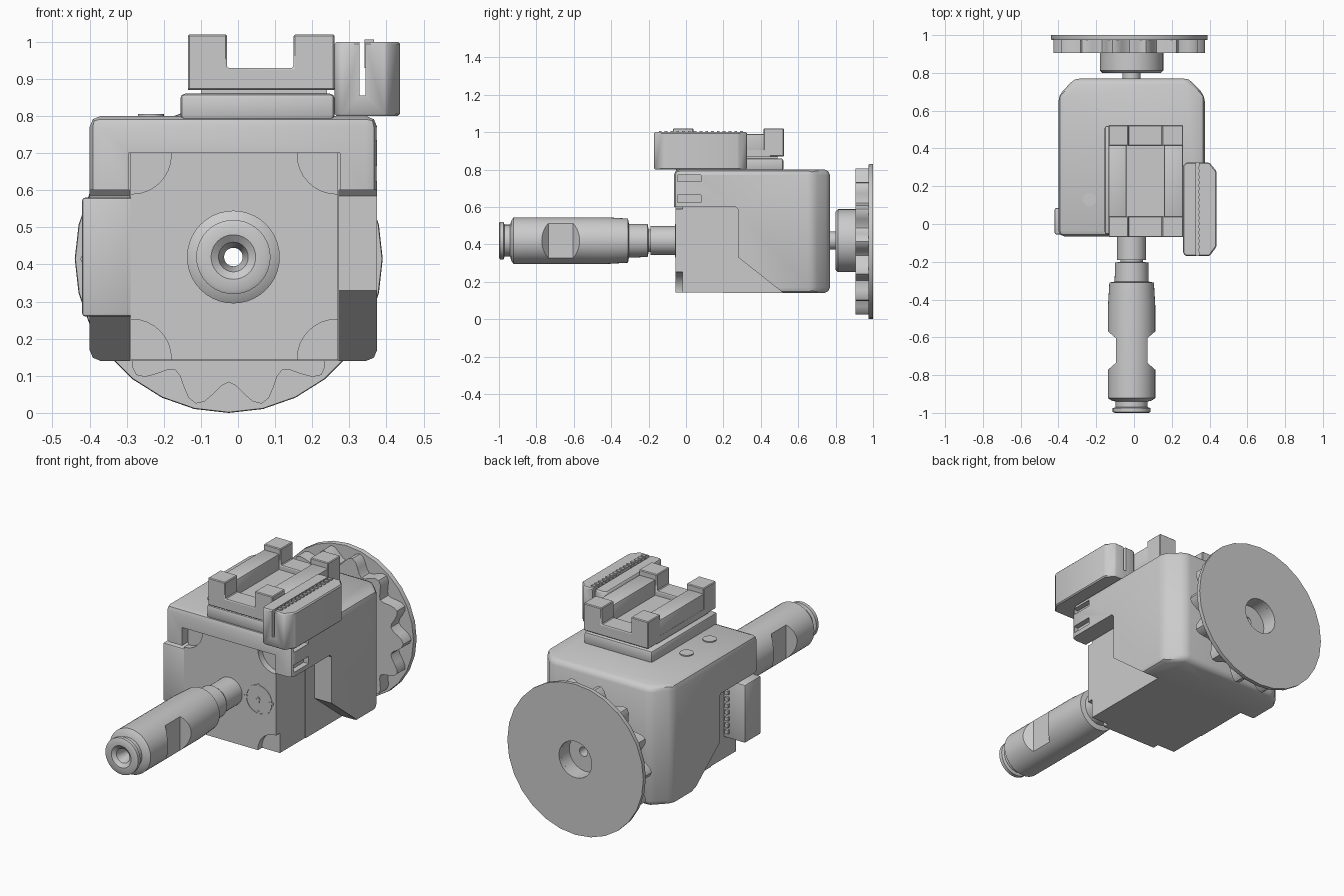
import bpy, bmesh, math
from math import sin, cos, pi

if "Cube" in bpy.data.objects:
    bpy.data.objects.remove(bpy.data.objects["Cube"])

CX, CZ = -0.0125, 0.42   # main shaft axis (runs along y)


def finish(name, bm, angle=35):
    bmesh.ops.recalc_face_normals(bm, faces=bm.faces[:])
    me = bpy.data.meshes.new(name)
    bm.to_mesh(me)
    bm.free()
    ob = bpy.data.objects.new(name, me)
    bpy.context.collection.objects.link(ob)
    smooth(ob, angle)
    return ob


def smooth(ob, angle=35):
    bpy.ops.object.select_all(action='DESELECT')
    ob.select_set(True)
    bpy.context.view_layer.objects.active = ob
    bpy.ops.object.shade_smooth_by_angle(angle=math.radians(angle))


def prism(name, pts, axis, a, b, bevel=0, segs=2, angle=35):
    """Extrude a 2D outline along axis from a to b."""
    place = {'x': lambda p, t: (t, p[0], p[1]),
             'y': lambda p, t: (p[0], t, p[1]),
             'z': lambda p, t: (p[0], p[1], t)}[axis]
    bm = bmesh.new()
    lo = [bm.verts.new(place(p, a)) for p in pts]
    hi = [bm.verts.new(place(p, b)) for p in pts]
    bm.faces.new(lo)
    bm.faces.new(hi)
    for i in range(len(pts)):
        j = (i + 1) % len(pts)
        bm.faces.new((lo[i], lo[j], hi[j], hi[i]))
    if bevel:
        bmesh.ops.recalc_face_normals(bm, faces=bm.faces[:])
        bmesh.ops.bevel(bm, geom=bm.edges[:], offset=bevel, segments=segs,
                        profile=0.5, affect='EDGES')
    return finish(name, bm, angle)


def box(name, x, y, z, bevel=0):
    return prism(name, [(x[0], y[0]), (x[1], y[0]), (x[1], y[1]), (x[0], y[1])],
                 'z', z[0], z[1], bevel)


def circle(r, cx, cz, n=32):
    return [(cx + r * cos(2 * pi * i / n), cz + r * sin(2 * pi * i / n)) for i in range(n)]


def lathe(name, prof, cx=CX, cz=CZ, n=40):
    """Revolve a closed (y, radius) outline about an axis along y."""
    bm = bmesh.new()
    rings = [[bm.verts.new((cx + r * cos(2 * pi * k / n), y, cz + r * sin(2 * pi * k / n)))
              for k in range(n)] for y, r in prof]
    for i in range(len(rings)):
        p, q = rings[i], rings[(i + 1) % len(rings)]
        for k in range(n):
            m = (k + 1) % n
            bm.faces.new((p[k], p[m], q[m], q[k]))
    return finish(name, bm)


def cut(ob, *cutters, angle=35):
    for c in cutters:
        md = ob.modifiers.new("cut", 'BOOLEAN')
        md.operation, md.solver, md.object = 'DIFFERENCE', 'EXACT', c
        bpy.context.view_layer.objects.active = ob
        bpy.ops.object.modifier_apply(modifier=md.name)
        bpy.data.objects.remove(c, do_unlink=True)
    smooth(ob, angle)


def bore():
    return prism("bore", circle(0.025, CX, CZ), 'y', -0.5, 1.5)


# Housing shell: plan outline with chamfered rear corners and bevelled edges
plan = [(-0.40, -0.065), (0.375, -0.065), (0.375, 0.68), (0.29, 0.77), (-0.315, 0.77), (-0.40, 0.68)]
shell = prism("housing_shell", plan, 'z', 0.14, 0.80, bevel=0.03, segs=2, angle=40)
side = [(-0.3, 0.0), (0.697, 0.0), (0.28, 0.33), (0.28, 0.585), (0.265, 0.60), (-0.3, 0.60)]
cut(shell,
    box("motor_pocket", (-0.295, 0.275), (-0.3, 0.2), (0.0, 0.70)),
    prism("right_pocket", side, 'x', 0.272, 0.6),
    prism("left_pocket", side, 'x', -0.6, -0.292),
    box("upper_slot", (0.345, 0.5), (-0.045, 0.08), (0.735, 0.77)),
    box("lower_slot", (0.345, 0.5), (-0.045, 0.08), (0.625, 0.665)),
    bore(), angle=40)

# Motor block with scalloped front corners
motor = box("motor_block", (-0.29, 0.27), (-0.055, 0.42), (0.142, 0.70))
cut(motor, bore(), *[prism("corner", circle(0.105, x, z), 'y', -0.2, -0.02)
                     for x in (-0.285, 0.265) for z in (0.147, 0.695)])

# Round alignment mark on the motor face
lathe("alignment_ring", [(-0.058, 0.073), (-0.058, 0.082), (-0.05, 0.082), (-0.05, 0.073)], 0.165, 0.42)
for i, (dx, dz) in enumerate([(0.075, 0), (-0.075, 0), (0, 0.075), (0, -0.075)]):
    w, h = (0.014, 0.006) if dx else (0.006, 0.014)
    box(f"alignment_tick_{i}", (0.165 + dx - w, 0.165 + dx + w), (-0.058, -0.05),
        (0.42 + dz - h, 0.42 + dz + h))
box("alignment_cross_h", (0.15, 0.18), (-0.058, -0.05), (0.416, 0.424))
box("alignment_cross_v", (0.161, 0.169), (-0.058, -0.05), (0.405, 0.435))

# Front shaft and coupling
lathe("front_shaft", [(-0.04, 0.025), (-0.19, 0.025), (-0.19, 0.077), (-0.04, 0.077)])
coupling = lathe("coupling", [
    (-0.185, 0.025), (-0.93, 0.025), (-0.985, 0.04), (-1.0, 0.06), (-1.0, 0.09), (-0.995, 0.1),
    (-0.975, 0.1), (-0.97, 0.085), (-0.94, 0.085), (-0.935, 0.105), (-0.922, 0.125),
    (-0.43, 0.125), (-0.31, 0.118), (-0.305, 0.09), (-0.205, 0.088), (-0.2, 0.06), (-0.185, 0.06)])
waist = []
for s in (-1, 1):
    a, b = CX + s * 0.083, CX + s * 0.135
    waist.append(prism("waist", [(a, -0.735), (a, -0.605), (b, -0.56), (b + s * 0.1, -0.56),
                                 (b + s * 0.1, -0.78), (b, -0.78)], 'z', 0, 1))
cut(coupling, *waist)

# Rear shaft, hub and hand wheel
lathe("rear_shaft", [(0.76, 0.025), (0.76, 0.048), (0.82, 0.048), (0.82, 0.025)])
lathe("wheel_hub", [(0.80, 0.025), (0.80, 0.155), (0.812, 0.168), (0.91, 0.168), (0.91, 0.025)])
N = 112
lobes = [(-0.025 + (0.366 + 0.034 * cos(14 * t)) * cos(t), 0.415 + (0.366 + 0.034 * cos(14 * t)) * sin(t))
         for t in (2 * pi * i / N for i in range(N))]
grip = prism("wheel_grip", lobes, 'y', 0.905, 0.98)
cut(grip, prism("wheel_bore", circle(0.1, -0.025, 0.415), 'y', 0.8, 1.2))
lathe("wheel_plate", [(0.975, 0.1), (0.975, 0.413), (0.985, 0.415), (1.0, 0.415), (1.0, 0.1)],
      -0.025, 0.415, 28)

# Side connector with a column of pins
box("connector", (-0.42, -0.28), (-0.055, 0.085), (0.26, 0.58), 0.008)
for i in range(8):
    z = 0.29 + i * 0.036
    box(f"connector_pin_{i}", (-0.325, -0.305), (0.08, 0.10), (z, z + 0.02))

# Screws on top of the housing
for i, y in enumerate((0.13, 0.33)):
    c = circle(0.035, -0.235, y, 24)
    prism(f"top_screw_{i}", c, 'z', 0.78, 0.806)

# Clamp shoe: base, neck, channel floor, end saddles and side rails
box("shoe_base", (-0.155, 0.26), (-0.055, 0.52), (0.79, 0.86), 0.012)
box("shoe_neck", (-0.10, 0.24), (-0.04, 0.49), (0.85, 0.88))
box("shoe_floor", (-0.135, 0.26), (-0.0, 0.45), (0.87, 0.905))
saddle = [(-0.135, 0.87), (0.26, 0.87), (0.26, 1.02), (0.15, 1.02), (0.15, 0.93),
          (-0.03, 0.93), (-0.03, 1.02), (-0.135, 1.02)]
prism("front_saddle", saddle, 'y', -0.07, 0.04, 0.004, 1)
prism("rear_saddle", saddle, 'y', 0.415, 0.523, 0.004, 1)
box("left_rail", (-0.134, -0.04), (0.03, 0.42), (0.872, 0.99), 0.006)
box("right_rail", (0.16, 0.259), (0.03, 0.42), (0.872, 0.99), 0.006)

# Release lever: slotted block with chamfered plan, plus grip ridges
lever = prism("release_lever", [(0.26, -0.155), (0.275, -0.17), (0.40, -0.17), (0.437, -0.12),
                                (0.437, 0.28), (0.40, 0.325), (0.275, 0.325), (0.26, 0.31)],
              'z', 0.80, 1.0, bevel=0.006, segs=1)
cut(lever, box("lever_slot", (0.327, 0.343), (-0.3, 0.5), (0.855, 1.1)))
for i in range(15):
    y = -0.145 + i * 0.031
    box(f"lever_ridge_{i}", (0.341, 0.366), (y, y + 0.015), (0.93, 1.006))
